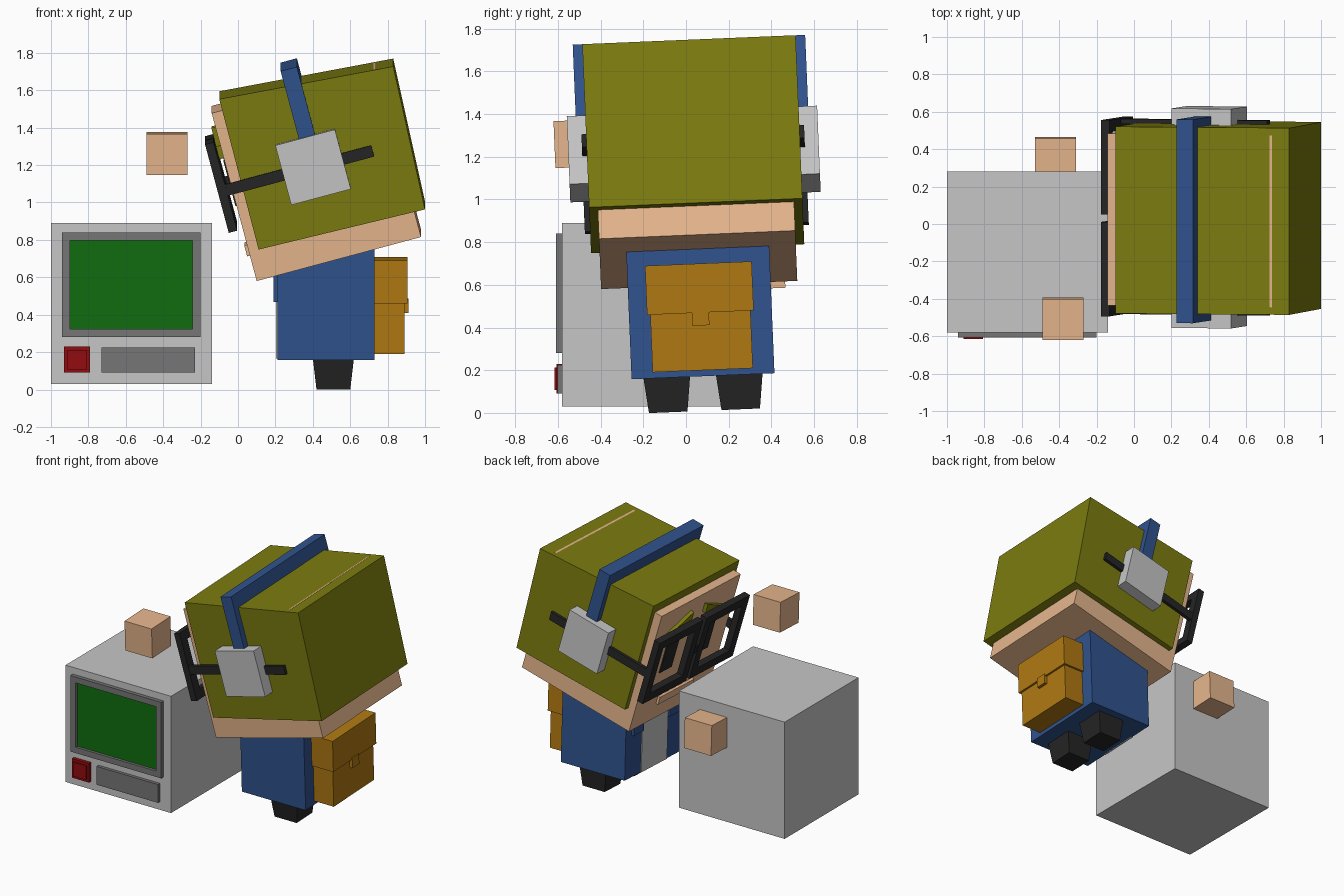
import bpy, bmesh, math
from mathutils import Matrix, Vector

if "Cube" in bpy.data.objects:
    bpy.data.objects.remove(bpy.data.objects["Cube"])


def lin(c):
    c /= 255
    return c / 12.92 if c <= 0.04045 else ((c + 0.055) / 1.055) ** 2.4


def mat(name, r, g, b):
    m = bpy.data.materials.new(name)
    m.diffuse_color = (lin(r), lin(g), lin(b), 1)
    m.use_nodes = True
    m.node_tree.nodes["Principled BSDF"].inputs["Base Color"].default_value = m.diffuse_color
    return m


OLIVE = mat("olive", 124, 124, 16)
SKIN = mat("skin", 230, 182, 141)
GREY = mat("light_grey", 198, 198, 198)
DARK = mat("dark_grey", 118, 118, 118)
BLACK = mat("black", 37, 37, 37)
BLUE = mat("blue", 48, 83, 142)
ORANGE = mat("orange", 176, 121, 18)
GREEN = mat("screen_green", 16, 108, 16)
RED = mat("red", 145, 12, 16)

WORLD = Matrix.Identity(4)
# the figure leans slightly sideways, the head also tips forward
BODY = Matrix.Translation((0, 0.087, 0)) @ Matrix.Rotation(math.radians(2.4), 4, 'X')
HEAD = BODY @ Matrix.Translation((0.10, 0, 0.60)) @ Matrix.Rotation(math.radians(-15), 4, 'Y')


def finish(name, bm, m, frame):
    bmesh.ops.recalc_face_normals(bm, faces=bm.faces)
    me = bpy.data.meshes.new(name)
    bm.to_mesh(me)
    bm.free()
    me.materials.append(m)
    o = bpy.data.objects.new(name, me)
    o.matrix_world = frame
    bpy.context.collection.objects.link(o)
    return o


def box(name, m, x, y, z, frame=WORLD, taper=1.0):
    """Box from ranges; taper scales the bottom."""
    bm = bmesh.new()
    bmesh.ops.create_cube(bm, size=1)
    c = Vector([(a[0] + a[1]) / 2 for a in (x, y, z)])
    s = [a[1] - a[0] for a in (x, y, z)]
    for v in bm.verts:
        k = taper if v.co.z < 0 else 1
        v.co = c + Vector((v.co.x * s[0] * k, v.co.y * s[1] * k, v.co.z * s[2]))
    return finish(name, bm, m, frame)


def prism(name, m, pts, axis, lo, hi, frame):
    """Extrude a 2D outline along x (points y,z) or y (points x,z)."""
    bm = bmesh.new()
    co = (lambda a, b, t: (t, a, b)) if axis == 'x' else (lambda a, b, t: (a, t, b))
    rings = [[bm.verts.new(co(a, b, t)) for a, b in pts] for t in (lo, hi)]
    n = len(pts)
    bm.faces.new(rings[0])
    bm.faces.new(rings[1])
    for i in range(n):
        j = (i + 1) % n
        bm.faces.new((rings[0][i], rings[0][j], rings[1][j], rings[1][i]))
    return finish(name, bm, m, frame)


def frame_ring(name, m, axis, a, b, depth, w, frame=WORLD):
    """Rectangular frame with an opening, facing along x or y."""
    bm = bmesh.new()

    def co(p, q, t):
        return (t, p, q) if axis == 'x' else (p, t, q)
    loops = []
    for t in depth:
        for d in (0, w):
            loops.append([bm.verts.new(co(p, q, t)) for p, q in (
                (a[0] + d, b[0] + d), (a[1] - d, b[0] + d),
                (a[1] - d, b[1] - d), (a[0] + d, b[1] - d))])
    for p, q in ((0, 1), (1, 3), (3, 2), (2, 0)):
        for i in range(4):
            j = (i + 1) % 4
            bm.faces.new((loops[p][i], loops[p][j], loops[q][j], loops[q][i]))
    return finish(name, bm, m, frame)


# computer
box("computer_case", GREY, (-1, -0.14), (-0.58, 0.28), (0.03, 0.89))
frame_ring("screen_bezel", DARK, 'y', (-0.94, -0.20), (0.28, 0.84), (-0.608, -0.575), 0.043)
box("screen", GREEN, (-0.90, -0.24), (-0.588, -0.57), (0.32, 0.80))
box("disk_slot", DARK, (-0.73, -0.23), (-0.603, -0.57), (0.09, 0.225))
frame_ring("button_rim", RED, 'y', (-0.93, -0.79), (0.09, 0.23), (-0.606, -0.575), 0.018)
box("button", RED, (-0.912, -0.808), (-0.616, -0.575), (0.108, 0.212))

# floating hands
for name, x, y, z in (("raised_hand", -0.38, -0.54, 1.285), ("lowered_hand", -0.42, 0.293, 0.68)):
    box(name, SKIN, (x - 0.11, x + 0.11), (y - 0.11, y + 0.11), (z - 0.11, z + 0.11), BODY)

# torso with shirt front and jacket edges
box("torso", BLUE, (0.21, 0.73), (-0.335, 0.335), (0.172, 0.78), BODY)
box("shirt_front", GREY, (0.204, 0.22), (-0.15, 0.15), (0.172, 0.78), BODY)

# backpack
box("backpack_lower", ORANGE, (0.72, 0.89), (-0.235, 0.235), (0.20, 0.475), BODY)
box("backpack_flap", ORANGE, (0.72, 0.905), (-0.25, 0.25), (0.47, 0.70), BODY)
box("backpack_clasp", ORANGE, (0.88, 0.912), (-0.04, 0.04), (0.41, 0.485), BODY)

# head
box("head", SKIN, (0, 0.91), (-0.46, 0.46), (0, 0.93), HEAD)
prism("hair", OLIVE, [(-0.10, 1.575), (0.83, 1.75), (1.0, 0.985), (0.11, 0.77)],
      'y', -0.5, 0.5, BODY)
box("mouth", SKIN, (-0.018, 0.01), (-0.2, 0.2), (0.13, 0.19), HEAD)
box("headband_top", BLUE, (0.415, 0.505), (-0.545, 0.545), (0.92, 1.055), HEAD)

# parts mirrored left and right
for s, side in ((-1, "right"), (1, "left")):
    def span(a, b):
        return tuple(sorted((s * a, s * b)))
    box(side + "_leg", BLACK, (0.40, 0.62), span(0.06, 0.28), (0.01, 0.18), BODY, 0.82)
    box(side + "_jacket_edge", BLUE, (0.19, 0.22), span(0.15, 0.27), (0.48, 0.78), BODY)
    box(side + "_eye", BLACK, (-0.008, 0.01), span(0.14, 0.28), (0.41, 0.66), HEAD)
    prism(side + "_eyebrow", OLIVE,
          [(s * 0.08, 0.77), (s * 0.08, 0.84), (s * 0.32, 0.745), (s * 0.32, 0.675)],
          'x', -0.026, 0.01, HEAD)
    frame_ring(side + "_glasses_rim", BLACK, 'x', span(0.02, 0.525), (0.29, 0.78),
               (-0.077, -0.03), 0.065, HEAD)
    box(side + "_glasses_arm", BLACK, (-0.06, 0.78), span(0.495, 0.522), (0.483, 0.545), HEAD)
    box(side + "_headband_side", BLUE, (0.415, 0.505), span(0.49, 0.545), (0.6, 1.0), HEAD)
    box(side + "_ear_pad", GREY, (0.285, 0.615), span(0.49, 0.587), (0.35, 0.68), HEAD)

# bridge of the glasses
box("glasses_bridge", BLACK, (-0.07, -0.035), (-0.03, 0.03), (0.50, 0.56), HEAD)
